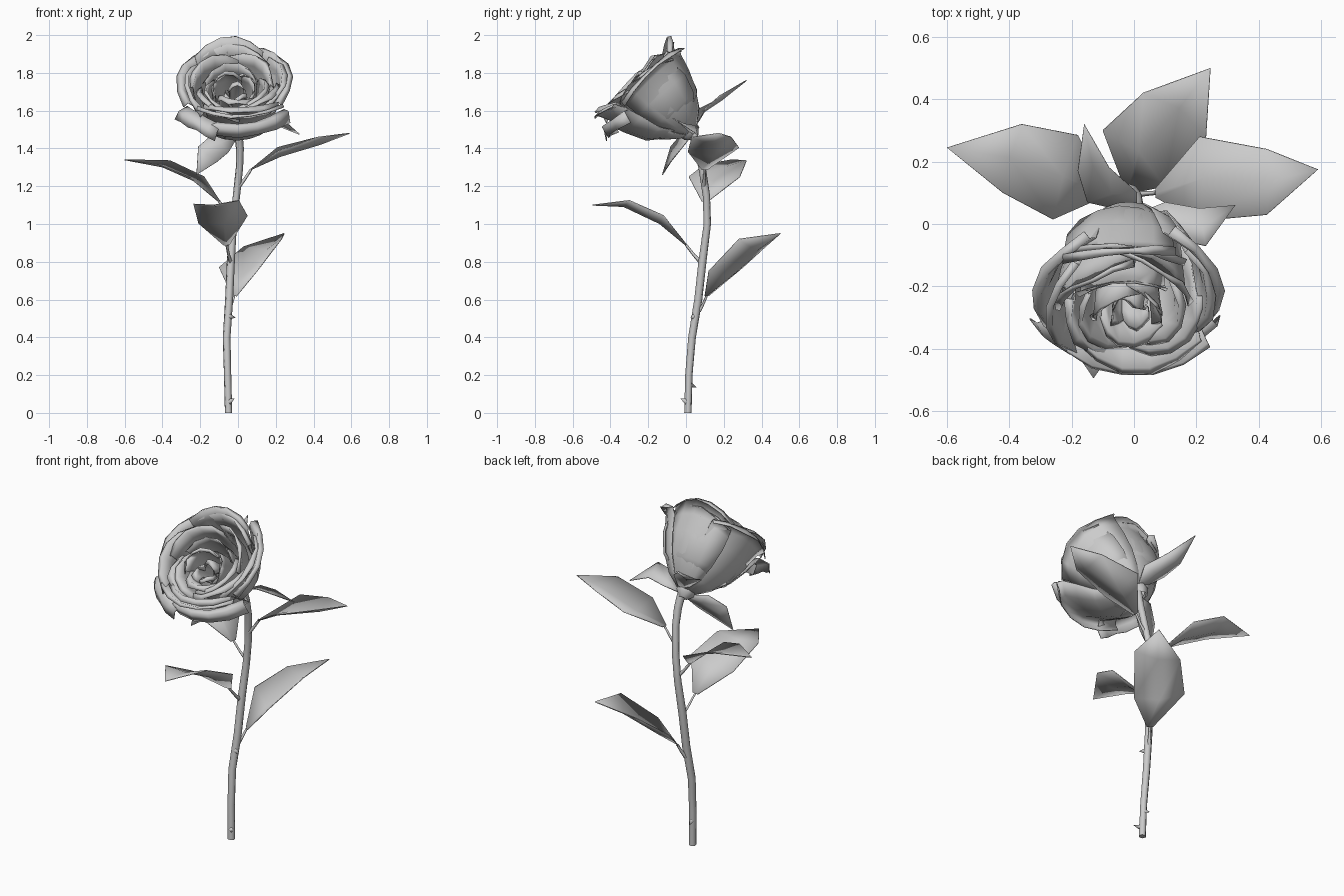
import bpy, math, random
from mathutils import Vector, Matrix

if "Cube" in bpy.data.objects:
    bpy.data.objects.remove(bpy.data.objects["Cube"])

random.seed(4)


def mesh_object(name, verts, faces, thick=0):
    me = bpy.data.meshes.new(name)
    me.from_pydata(verts, [], faces)
    for p in me.polygons:
        p.use_smooth = True
    ob = bpy.data.objects.new(name, me)
    bpy.context.collection.objects.link(ob)
    if thick:
        mod = ob.modifiers.new("thickness", 'SOLIDIFY')
        mod.thickness = thick
        mod.offset = 0
    return ob


def tube(name, pts, radii, sides):
    cu = bpy.data.curves.new(name, 'CURVE')
    cu.dimensions = '3D'
    cu.bevel_depth = 1.0
    cu.bevel_resolution = (sides - 4) // 2
    cu.use_fill_caps = True
    sp = cu.splines.new('POLY')
    sp.points.add(len(pts) - 1)
    for p, co, r in zip(sp.points, pts, radii):
        p.co = (*co, 1)
        p.radius = r
    ob = bpy.data.objects.new(name, cu)
    bpy.context.collection.objects.link(ob)


def grid_faces(rows, cols):
    return [(r * cols + c, r * cols + c + 1, (r + 1) * cols + c + 1, (r + 1) * cols + c)
            for r in range(rows - 1) for c in range(cols - 1)]


# Stem
stem = [(-.05, .01, 0), (-.055, .015, .2), (-.06, .032, .4), (-.047, .065, .6), (-.038, .087, .8),
        (-.025, .113, 1.0), (-.008, .108, 1.15), (.008, .085, 1.3), (.01, .06, 1.4), (0, .03, 1.5)]
tube("stem", stem, [.02, .02, .021, .022, .022, .02, .02, .02, .022, .024], 6)


# Thorns
def thorn(name, base, tip):
    base, tip = Vector(base), Vector(tip)
    q = (tip - base).to_track_quat('Z', 'Y')
    ring = [base + q @ Vector((.016 * math.cos(a), .016 * math.sin(a), 0))
            for a in (0, math.pi / 2, math.pi, 1.5 * math.pi)]
    mesh_object(name, ring + [tip], [(i, (i + 1) % 4, 4) for i in range(4)])


thorn("thorn_low", (-.045, 0, .06), (-.018, -.028, .075))
thorn("thorn_back", (-.055, .02, .15), (-.062, .057, .135))
thorn("thorn_high", (-.045, .04, .51), (-.012, .025, .505))


# Leaves and sepals: spine of start, two wide rows and tip; sag folds the midrib
def leaf(name, start, r1, s1, r2, s2, tip, sag, stalk=None):
    start, r1, s1, r2, s2, tip = map(Vector, (start, r1, s1, r2, s2, tip))
    along = (tip - start).normalized()
    fold = s1.cross(along).normalized() * sag
    if fold.z < 0:
        fold = -fold
    small = s1 * .12
    verts = [start - small, start, start + small, r1 - s1, r1 - fold, r1 + s1,
             r2 - s2, r2 - fold, r2 + s2, tip]
    mesh_object(name, verts, grid_faces(3, 3) + [(6, 7, 9), (7, 8, 9)], .005)
    if stalk:
        tube(name + "_stalk", [stalk, (Vector(stalk) + start) / 2 + Vector((0, 0, -.005)), start],
             [.012, .008, .007], 4)


leaf("leaf_left", (-.1, .1, 1.12), (-.22, .15, 1.25), (.04, .135, 0),
     (-.39, .21, 1.325), (.03, .11, .01), (-.6, .245, 1.34), .025, (-.02, .11, 1.02))
leaf("leaf_right", (.07, .1, 1.29), (.21, .145, 1.395), (0, .135, .01),
     (.425, .135, 1.46), (0, .105, 0), (.59, .175, 1.48), .04, (.005, .095, 1.2))
leaf("leaf_back", (-.02, .11, .62), (0, .21, .76), (-.1, .09, .01),
     (.13, .35, .9), (-.1, .07, -.02), (.245, .5, .95), .05, (-.047, .07, .54))
leaf("leaf_front", (-.06, 0, .89), (-.08, -.13, 1.025), (.13, .01, .02),
     (-.115, -.32, 1.115), (.12, .02, .01), (-.13, -.495, 1.1), .025, (-.038, .085, .79))
leaf("sepal_back", (0, .04, 1.5), (-.07, .085, 1.61), (.08, .015, 0),
     (-.13, .175, 1.67), (.05, .005, .01), (-.16, .32, 1.76), .02)
leaf("sepal_left", (-.01, .02, 1.46), (-.09, -.03, 1.43), (-.04, .01, .05),
     (-.16, -.08, 1.37), (-.05, 0, .04), (-.22, -.125, 1.26), .01)
leaf("sepal_right", (.02, .03, 1.48), (.12, .01, 1.53), (.02, -.06, .02),
     (.22, -.01, 1.54), (.01, -.06, .02), (.325, .06, 1.475), .01)

# Flower head frame, tilted forward
head = Matrix.Translation((-.015, .03, 1.48)) @ Matrix.Rotation(math.radians(43.5), 4, 'X')

# Calyx under the bloom
prof = [(.022, -.03), (.052, .0), (.058, .03), (.04, .06)]
n = 8
mesh_object("calyx", [head @ Vector((r * math.cos(k * math.tau / n), r * math.sin(k * math.tau / n), z))
                      for r, z in prof for k in range(n + 1)], grid_faces(4, n + 1))


# Petal: a patch of a cup profile, one edge tucked in, rim corners dropped;
# shift slides the rim toward the low side of the bloom
def petal(name, ang, half, profile, drop=.1, tuck=.06, point=0, shift=0, rough=.005):
    cols, verts = 6, []
    rows = len(profile)
    for i, (r, t) in enumerate(profile):
        v = i / (rows - 1)
        for c in range(cols):
            u = 2 * c / (cols - 1) - 1
            a = math.radians(ang + half * u * (1 - .12 * v * v))
            rr = r * (1 + tuck * u) + random.uniform(-rough, rough) * v
            tt = t * (1 - drop * u * u * v) + point * v ** 3 * (1 - abs(u))
            tt += random.uniform(-rough, rough) * v
            verts.append(head @ Vector((rr * math.cos(a), rr * math.sin(a) - shift * v, tt)))
    mesh_object(name, verts, grid_faces(rows, cols), .005)


# Outer petals with rolled rims
outer = [(.03, .0), (.12, .07), (.185, .16), (.23, .27), (.258, .36), (.285, .4), (.305, .38)]
petal("outer_petal_right", 15, 54, outer, .08, .03)
petal("outer_petal_left", 165, 52, outer, .08, .03)
low = outer[:4] + [(.27, .35), (.305, .42), (.32, .415)]
petal("outer_petal_low", 275, 52, low, .06, .03)
corner = [(.03, 0), (.12, .07), (.2, .15), (.25, .25), (.29, .345), (.345, .34), (.37, .3)]
petal("outer_petal_corner", 232, 24, corner, .06, 0, .01)
top = [(.03, 0), (.12, .07), (.185, .17), (.225, .28), (.24, .37), (.26, .45), (.275, .435)]
petal("outer_petal_top", 98, 48, top, .13, .03, .012)
bottom = [(.03, 0), (.12, .08), (.2, .14), (.255, .25), (.29, .34), (.325, .35), (.34, .29)]
petal("outer_petal_bottom", 282, 50, bottom, .08, .03)

# Nested inner rings, leaning toward the low side: rim radius, height, petals, half angle, shift
rings = [(.25, .415, 4, 54, .02), (.205, .42, 4, 54, .045), (.155, .415, 3, 70, .07),
         (.105, .405, 3, 72, .085), (.055, .39, 3, 68, .095)]
for j, (R, H, count, half, shift) in enumerate(rings):
    for k in range(count):
        h = H + random.uniform(-.02, .02)
        p = [(R * .3, .06), (R * .72, .15), (R * .9, .26), (R * .95, .35), (R, h), (R * 1.1, h - .008)]
        petal(f"inner_petal_{j}_{k}", k * 360 / count + j * 47 + random.uniform(-8, 8), half, p,
              .12, .1, .01, shift, .008)
